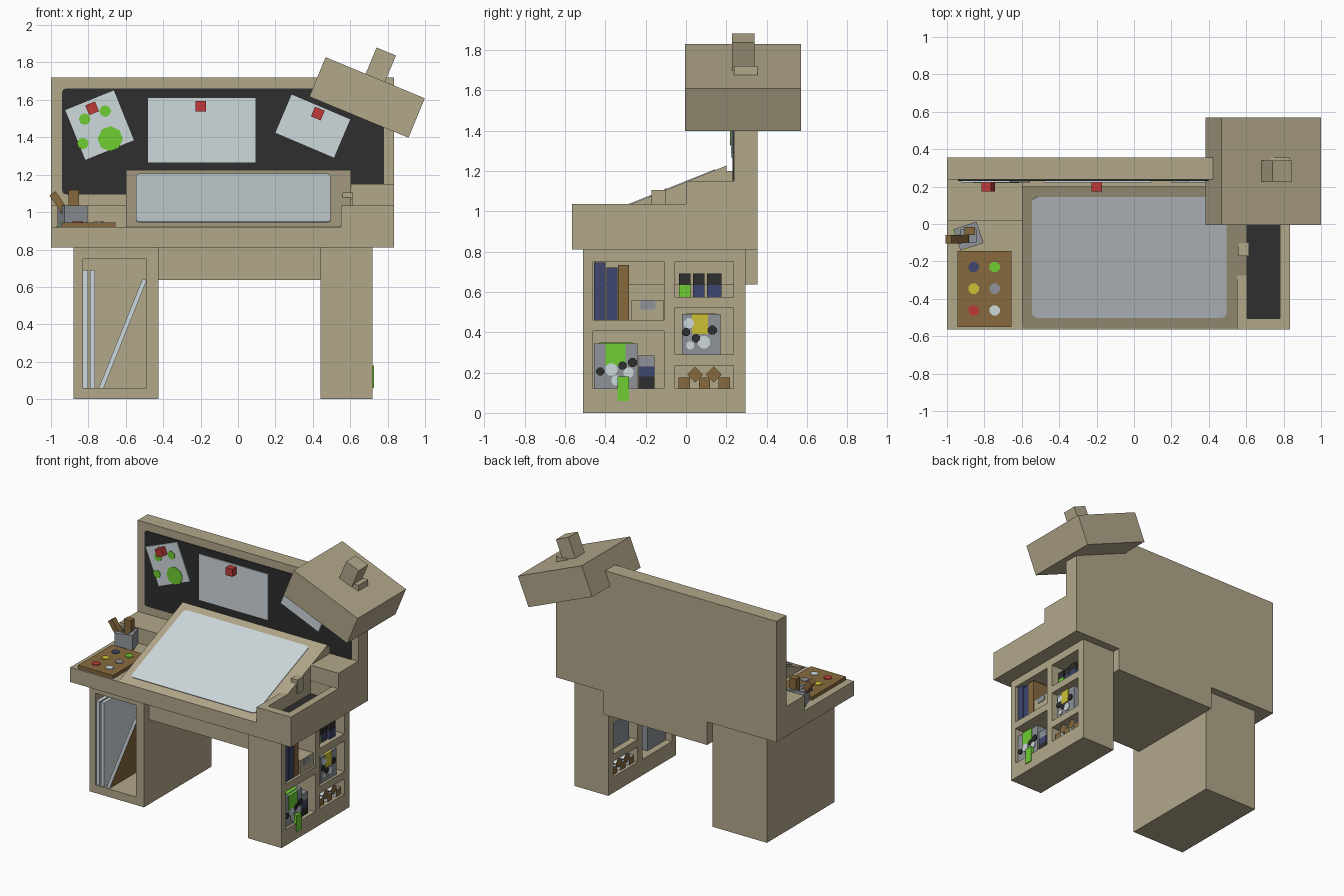
import bpy, bmesh, math
from mathutils import Vector, Matrix

if "Cube" in bpy.data.objects:
    bpy.data.objects.remove(bpy.data.objects["Cube"])


def srgb(r, g, b):
    f = lambda c: c / 12.92 if c <= 0.04045 else ((c + 0.055) / 1.055) ** 2.4
    return tuple(f(v / 255) for v in (r, g, b)) + (1,)


M = {}
for n, c in dict(tan=(178, 167, 138), pale=(206, 216, 220), black=(46, 46, 46),
                 green=(110, 205, 50), red=(192, 57, 57), brown=(136, 106, 62),
                 navy=(62, 70, 110), grey=(142, 148, 153), yellow=(205, 192, 52)).items():
    M[n] = bpy.data.materials.new(n)
    M[n].diffuse_color = srgb(*c)


def prism(name, pts, d0, d1, mat, axis, center=None, rot=(0, 0, 0)):
    """Extrude a 2D outline along an axis; optional rotation about a centre."""
    place = {'x': lambda a, b, d: (d, a, b), 'y': lambda a, b, d: (a, d, b),
             'z': lambda a, b, d: (a, b, d)}[axis]
    bm = bmesh.new()
    lo = [bm.verts.new(place(a, b, d0)) for a, b in pts]
    hi = [bm.verts.new(place(a, b, d1)) for a, b in pts]
    bm.faces.new(lo)
    bm.faces.new(hi)
    k = len(pts)
    for i in range(k):
        j = (i + 1) % k
        bm.faces.new((lo[i], lo[j], hi[j], hi[i]))
    bmesh.ops.recalc_face_normals(bm, faces=bm.faces)
    if center is None:
        center = sum((v.co for v in bm.verts), Vector()) / len(bm.verts)
        bmesh.ops.translate(bm, verts=bm.verts, vec=-center)
    me = bpy.data.meshes.new(name)
    bm.to_mesh(me)
    bm.free()
    me.materials.append(M[mat])
    ob = bpy.data.objects.new(name, me)
    bpy.context.collection.objects.link(ob)
    ob.location = center
    ob.rotation_euler = [math.radians(a) for a in rot]
    return ob


def box(name, x0, x1, y0, y1, z0, z1, mat='tan', rot=(0, 0, 0)):
    return prism(name, [(x0, y0), (x1, y0), (x1, y1), (x0, y1)], z0, z1, mat, 'z', rot=rot)


def rounded(cx, cy, w, h, r, n=4):
    pts = []
    for q, (sx, sy) in enumerate([(1, 1), (-1, 1), (-1, -1), (1, -1)]):
        for i in range(n + 1):
            a = math.pi / 2 * (q + i / n)
            pts.append((cx + sx * (w / 2 - r) + r * math.cos(a),
                        cy + sy * (h / 2 - r) + r * math.sin(a)))
    return pts


def blob(cx, cy, s):
    return rounded(cx, cy, s, s, s * 0.3, 1)


def cut(ob, *bounds):
    """Carve box-shaped openings out of an object."""
    for b in bounds:
        c = box('cutter', *b)
        c.hide_render = True
        m = ob.modifiers.new('opening', 'BOOLEAN')
        m.operation, m.solver, m.object = 'DIFFERENCE', 'EXACT', c
        bpy.context.view_layer.objects.active = ob
        bpy.ops.object.modifier_apply(modifier=m.name)
        bpy.data.objects.remove(c)


# Desk body
box('tabletop', -1, .835, -.565, .355, .81, .92)
box('back_panel', -1, .835, .237, .355, .92, 1.72)
box('drawer_block', -.425, .44, -.45, .355, .637, .81)
box('left_shelf', -1, -.6, .02, .237, .92, 1.035)
box('right_shelf', .605, .835, 0, .237, .92, 1.15)
tray = box('side_tray', .55, .835, -.565, 0, .92, 1.035)
cut(tray, (.605, .78, -.505, -.002, .93, 1.2))
box('tray_floor', .605, .78, -.505, -.002, .93, .937, 'black')

# Tilted drawing board with a pale inset sheet
prism('drawing_board', [(-.56, .92), (.2, 1.226), (.2, 1.2), (.237, 1.2), (.237, .92)],
      -.6, .605, 'tan', 'x')
slope = math.degrees(math.atan(.4))
prism('drawing_sheet', rounded(0, 0, 1.04, .695, .03), -.003, .004, 'pale', 'z',
      Vector((-.025, -.178, 1.074)), (slope, 0, 0))
box('board_bracket', .56, .615, -.17, -.1, 1.0, 1.105)

# Left leg with a front opening for canvases
left_leg = box('left_leg', -.88, -.425, -.51, .295, 0, .81)
cut(left_leg, (-.83, -.49, -.6, .22, .06, .75))
box('canvas_a', -.828, -.802, -.5, .18, .06, .69, 'pale')
box('canvas_b', -.79, -.764, -.5, .18, .06, .69, 'pale')
lean = prism('leaning_canvas', [(-.745, .06), (-.718, .06), (-.488, .635), (-.51, .645)],
             -.5, .18, 'pale', 'y')
lean.data.materials.append(M['brown'])
for f in lean.data.polygons:        # wooden back of the canvas
    if f.normal.x > .5:
        f.material_index = 1

# Right leg with open cubbies
right_leg = box('right_leg', .44, .72, -.51, .295, 0, .81)
cubbies = [(-.46, -.11, .46, .75), (-.46, -.11, .12, .405), (-.055, .235, .575, .75),
           (-.055, .235, .29, .52), (-.055, .235, .12, .235)]
cut(right_leg, *[(.3, .9) + c for c in cubbies])

# Books and a small storage box
for i, (y, top, c) in enumerate([(-.455, .745, 'navy'), (-.395, .72, 'navy'),
                                 (-.337, .733, 'brown')]):
    box(f'book_{i}', .47, .70, y, y + .055, .46, top, c)
box('storage_box', .46, .705, -.27, -.112, .46, .56)
prism('box_handle', rounded(-.19, .535, .08, .045, .015), .705, .71, 'grey', 'x')

# Capped paint jars
for i, (y, c) in enumerate([(-.035, 'green'), (.035, 'navy'), (.105, 'navy')]):
    w = .07 if i == 2 else .057
    for j, x in enumerate((.51, .62)):
        box(f'jar_{i}_{j}', x, x + w, y, y + w, .575, .635, c)
        box(f'jar_cap_{i}_{j}', x, x + w, y, y + w, .635, .69, 'black')
for z0, z1, c in [(.12, .18, 'black'), (.18, .23, 'navy'), (.23, .285, 'grey')]:
    box('stacked_jar_' + c, .59, .69, -.235, -.155, z0, z1, c)

# Paint buckets with spills and splashes
box('green_bucket', .49, .70, -.455, -.24, .12, .345, 'grey')
box('green_spill', .69, .706, -.40, -.30, .235, .346, 'green')
box('green_drip', .70, .726, -.34, -.282, .06, .18, 'green')
box('green_paint', .51, .68, -.43, -.265, .343, .349, 'green')
box('yellow_bucket', .49, .70, -.02, .17, .29, .49, 'grey')
box('yellow_spill', .69, .706, .03, .11, .39, .491, 'yellow')
box('yellow_paint', .51, .68, 0, .15, .488, .494, 'yellow')
spots = [(-.425, .205, .04, 'black'), (-.315, .235, .04, 'black'), (-.265, .25, .045, 'black'),
         (-.37, .215, .06, 'pale'), (-.285, .2, .05, 'pale'), (-.345, .16, .05, 'pale'),
         (0, .4, .04, 'black'), (.05, .37, .04, 'black'), (.13, .41, .045, 'black'),
         (.015, .445, .05, 'pale'), (.09, .35, .06, 'pale'), (.02, .335, .04, 'pale')]
for i, (y, z, s, c) in enumerate(spots):
    prism(f'splash_{i}', blob(y, z, s), .70, .709 if c == 'black' else .707, c, 'x')

# Stacked paper rolls with wooden ends
for i, (y, z, a) in enumerate([(-.008, .148, 0), (.092, .148, 0), (.19, .148, 0),
                               (.045, .19, 45), (.138, .19, 45)]):
    roll = box(f'roll_{i}', .46, .70, y - .028, y + .028, z - .028, z + .028, 'pale', (a, 0, 0))
    roll.data.materials.append(M['brown'])
    for f in roll.data.polygons:
        if abs(f.normal.x) > .5:
            f.material_index = 1

# Pin board, papers and pins
prism('pin_board', rounded(-.08, 1.378, 1.72, .565, .02), .23, .24, 'black', 'y')
for i, (x, z, w, h, a, px, pz) in enumerate([(-.74, 1.465, .28, .287, -22, -.78, 1.555),
                                             (-.193, 1.438, .575, .345, 0, -.198, 1.567),
                                             (.4, 1.46, .34, .222, 23, .427, 1.527)]):
    box(f'paper_{i}', x - w / 2, x + w / 2, .223, .231, z - h / 2, z + h / 2, 'pale', (0, a, 0))
    box(f'pin_{i}', px - .028, px + .028, .175, .225, pz - .028, pz + .028, 'red', (0, a, 0))
for i, (x, z, s) in enumerate([(-.82, 1.497, .058), (-.71, 1.54, .058),
                               (-.83, 1.367, .058), (-.683, 1.392, .125)]):
    prism(f'paper_spot_{i}', blob(x, z, s), .219, .224, 'green', 'y', rot=(0, -20, 0))

# Tilted lamp with its top knob
box('lamp_head', .69 - .287, .69 + .287, -.005, .57, 1.613 - .114, 1.613 + .114, rot=(0, 22.5, 0))
box('lamp_knob', .76 - .056, .76 + .056, .228, .34, 1.78 - .085, 1.78 + .085, rot=(0, 22.5, 0))

# Paint palette
box('palette', -.945, -.655, -.55, -.145, .92, .945, 'brown')
for i, c in enumerate(['navy', 'green', 'yellow', 'grey', 'red', 'pale']):
    prism(f'palette_dab_{i}', blob(-.857 + .112 * (i % 2), -.23 - .116 * (i // 2), .055),
          .944, .95, c, 'z')

# Brush cup with spilt colours around it
cup = box('brush_cup', -.95, -.82, -.125, -.005, .92, 1.035, 'grey', (0, 0, 18))
cut(cup, (-.925, -.845, -.10, -.03, .96, 1.2))
box('brush_a', -.905, -.85, -.06, -.015, .96, 1.118, 'brown')
box('brush_b', -.965, -.925, -.105, -.06, .95, 1.115, 'brown', (0, -35, 0))
for x, y, c in [(-.93, -.05, 'green'), (-.845, -.075, 'red'), (-.9, -.105, 'yellow')]:
    box('spilt_' + c, x - .03, x + .03, y - .03, y + .03, .919, .926, c, (0, 0, 25))

for m in bpy.data.materials:
    if m.users and not m.is_grease_pencil:
        m.use_nodes = True
        m.node_tree.nodes["Principled BSDF"].inputs["Base Color"].default_value = m.diffuse_color
